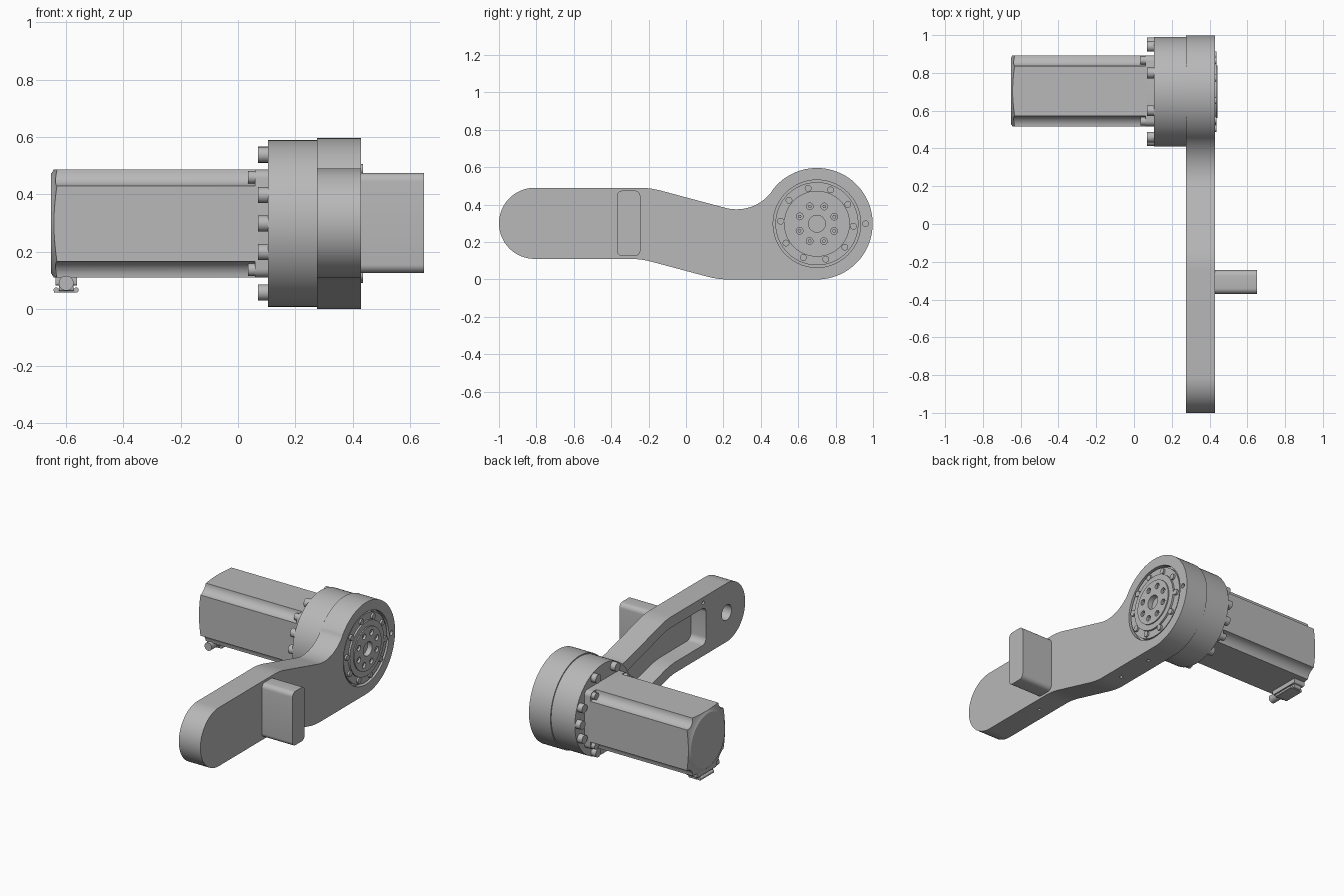
import bpy, bmesh
from math import cos, sin, pi, radians
from mathutils import Matrix, Vector

if "Cube" in bpy.data.objects:
    bpy.data.objects.remove(bpy.data.objects["Cube"], do_unlink=True)

grey = bpy.data.materials.new("machined_grey")
grey.use_nodes = True
grey.diffuse_color = (0.48, 0.48, 0.48, 1)
grey.node_tree.nodes["Principled BSDF"].inputs["Base Color"].default_value = grey.diffuse_color

HUB = (0.7, 0.298)      # hub axis in (y, z)
HUB_R = 0.298
MOTOR = (0.705, 0.298)


def finish(name, bm):
    bmesh.ops.recalc_face_normals(bm, faces=bm.faces)
    mesh = bpy.data.meshes.new(name)
    bm.to_mesh(mesh)
    bm.free()
    mesh.materials.append(grey)
    obj = bpy.data.objects.new(name, mesh)
    bpy.context.collection.objects.link(obj)
    return obj


def arc(centre, r, a0, a1, n=10):
    steps = [radians(a0 + (a1 - a0) * i / n) for i in range(n + 1)]
    return [(centre[0] + r * cos(a), centre[1] + r * sin(a)) for a in steps]


def prism(name, pts, x0, x1, rounding=0):
    """Extrude a (y, z) outline along x, optionally rounding its corners."""
    bm = bmesh.new()
    face = bm.faces.new([bm.verts.new((x0, y, z)) for y, z in pts])
    out = bmesh.ops.extrude_face_region(bm, geom=[face])
    for v in out["geom"]:
        if isinstance(v, bmesh.types.BMVert):
            v.co.x = x1
    bmesh.ops.recalc_face_normals(bm, faces=bm.faces)
    if rounding:
        edges = [e for e in bm.edges if e.calc_face_angle(0) > 0.8
                 and abs(e.verts[0].co.x - e.verts[1].co.x) > 1e-4]
        bmesh.ops.bevel(bm, geom=edges, offset=rounding, segments=6,
                        profile=0.5, affect="EDGES")
    return finish(name, bm)


def box(name, centre, hy, hz, x0, x1, rounding=0):
    y, z = centre
    pts = [(y - hy, z - hz), (y + hy, z - hz), (y + hy, z + hz), (y - hy, z + hz)]
    return prism(name, pts, x0, x1, rounding)


def lathe(name, profile, centre, steps=72):
    """Turn a list of (radius, x) around an axis along x."""
    bm = bmesh.new()
    verts = [bm.verts.new((x, r, 0)) for r, x in profile]
    edges = [bm.edges.new(p) for p in zip(verts, verts[1:])]
    bmesh.ops.spin(bm, geom=verts + edges, cent=(0, 0, 0), axis=(1, 0, 0),
                   angle=2 * pi, steps=steps)
    bmesh.ops.remove_doubles(bm, verts=bm.verts, dist=1e-5)
    bmesh.ops.translate(bm, vec=(0, *centre), verts=bm.verts)
    return finish(name, bm)


def rod(name, centre, r, x0, x1, steps=20):
    return lathe(name, [(0, x0), (r, x0), (r, x1), (0, x1)], centre, steps)


def rod_along(name, start, end, r):
    """Cylinder between two points."""
    a, b = Vector(start), Vector(end)
    bm = bmesh.new()
    turn = (b - a).to_track_quat("Z", "Y").to_matrix().to_4x4()
    bmesh.ops.create_cone(bm, cap_ends=True, segments=20, radius1=r, radius2=r,
                          depth=(b - a).length,
                          matrix=Matrix.Translation((a + b) / 2) @ turn)
    return finish(name, bm)


def combine(obj, tool, operation="DIFFERENCE"):
    mod = obj.modifiers.new("cut", "BOOLEAN")
    mod.operation, mod.solver, mod.object = operation, "EXACT", tool
    bpy.context.view_layer.objects.active = obj
    bpy.ops.object.modifier_apply(modifier=mod.name)
    bpy.data.objects.remove(tool, do_unlink=True)


def around(centre, r, angles):
    return [arc(centre, r, a, a, 1)[0] for a in angles]


# Arm outline: an S-shaped bar running into a round hub
def upper_edge(d, last):
    return arc((-0.25, 0.04), 0.45 - d, 90, 75) + arc((0.27, 0.61), 0.235 + d, 255, last, 14)


def lower_edge(d):
    return arc((0.23, 0.45), 0.45 - d, 270, 255) + arc((-0.3, -0.34), 0.45 + d, 75, 90)


outline = (arc((-0.81, 0.3), 0.19, 270, 90, 32) + upper_edge(0, 323)
           + arc(HUB, HUB_R, 144, -90, 60) + lower_edge(0))
arm = prism("arm", outline, 0.275, 0.43)

# Pocket in the inner face, leaving a rim of even width
rim = 0.07
pocket = ([(-0.6, 0.11 + rim), (-0.6, 0.49 - rim)] + upper_edge(rim, 282)
          + [(0.334, rim)] + lower_edge(rim))
combine(arm, prism("pocket_cutter", pocket, 0.2, 0.385, 0.04))

# Round holes: end bore, hub seat, locating holes
combine(arm, rod("bore_cutter", (-0.81, 0.3), 0.05, 0.2, 0.385, 32))
combine(arm, rod("seat_cutter", HUB, 0.234, 0.4, 0.5, 72))
combine(arm, rod("pin_cutter", (0.96, 0.298), 0.015, 0.4, 0.5))
combine(arm, rod("vent_cutter", (-0.57, 0.455), 0.011, 0.2, 0.3))
for y, z in ((-0.45, 0.11), (0.3, 0), (0.55, 0.038)):
    combine(arm, rod_along("drill_cutter", (y, z - 0.1) and (0.35, y, z - 0.1),
                           (0.35, y, z + 0.03), 0.01))

# Output plate with stepped rings, centre bore and screw holes
plate = lathe("output_plate", [
    (0, 0.4), (0.222, 0.4), (0.222, 0.424), (0.176, 0.424), (0.176, 0.436),
    (0.14, 0.436), (0.14, 0.443), (0.045, 0.443), (0.045, 0.41), (0, 0.41)], HUB)
for spot in around(HUB, 0.1, range(22, 360, 45)):
    combine(plate, rod("screw_hole_cutter", spot, 0.018, 0.425, 0.5))
    rod("inner_screw", spot, 0.01, 0.42, 0.434, 6)
for spot in around(HUB, 0.195, range(-4, 350, 36)):
    rod("outer_screw", spot, 0.018, 0.42, 0.436)

# Gearbox flange behind the hub, with cap screws beside the motor
lathe("gearbox_flange", [(0, 0.105), (0.291, 0.105), (0.291, 0.28), (0, 0.28)], HUB)
for side in (0, 180):
    for spot in around(HUB, 0.26, [side + a for a in (-67.5, -22.5, 0, 22.5, 67.5)]):
        rod("flange_screw", spot, 0.028, 0.07, 0.11)

# Motor: square section with scooped corners and a tapered rear end
half, notch = 0.188, 0.056
section = []
for k in range(4):
    c, s = round(cos(k * pi / 2)), round(sin(k * pi / 2))
    for u, v in arc((half, half), notch, 270, 180, 8):
        section.append((MOTOR[0] + u * c - v * s, MOTOR[1] + u * s + v * c))
motor = prism("motor_body", section, -0.7, 0.07)
taper = lathe("taper_tool", [(0, -0.652), (0.174, -0.652), (0.19, -0.642),
                             (0.27, -0.622), (0.27, 0.09), (0, 0.09)], MOTOR)
combine(motor, taper, "INTERSECT")
box("motor_flange", MOTOR, half, half, 0.06, 0.11, 0.03)
for spot in around(MOTOR, 0.228, (45, 135, 225, 315)):
    rod("motor_screw", spot, 0.022, 0.035, 0.065)

# Cable connector under the rear of the motor
box("connector_base", (0.7, 0.1), 0.1, 0.018, -0.638, -0.562, 0.008)
box("connector_housing", (0.7, 0.077), 0.085, 0.015, -0.625, -0.575, 0.008)
box("connector_lid", (0.7, 0.064), 0.07, 0.007, -0.642, -0.56, 0.003)
rod_along("connector_socket", (-0.6, 0.55, 0.09), (-0.6, 0.62, 0.09), 0.026)
for x in (-0.635, -0.565):
    rod_along("connector_latch", (x, 0.63, 0.066), (x, 0.77, 0.066), 0.009)

# Handle block on the outer face
box("handle_block", (-0.307, 0.3), 0.063, 0.175, 0.42, 0.65, 0.03)

# Smooth round surfaces, keep machined edges sharp
bpy.ops.object.select_all(action="DESELECT")
for obj in bpy.context.collection.objects:
    if obj.type == "MESH" and grey.name in obj.data.materials:
        obj.select_set(True)
        bpy.context.view_layer.objects.active = obj
bpy.ops.object.shade_smooth_by_angle(angle=radians(30))
